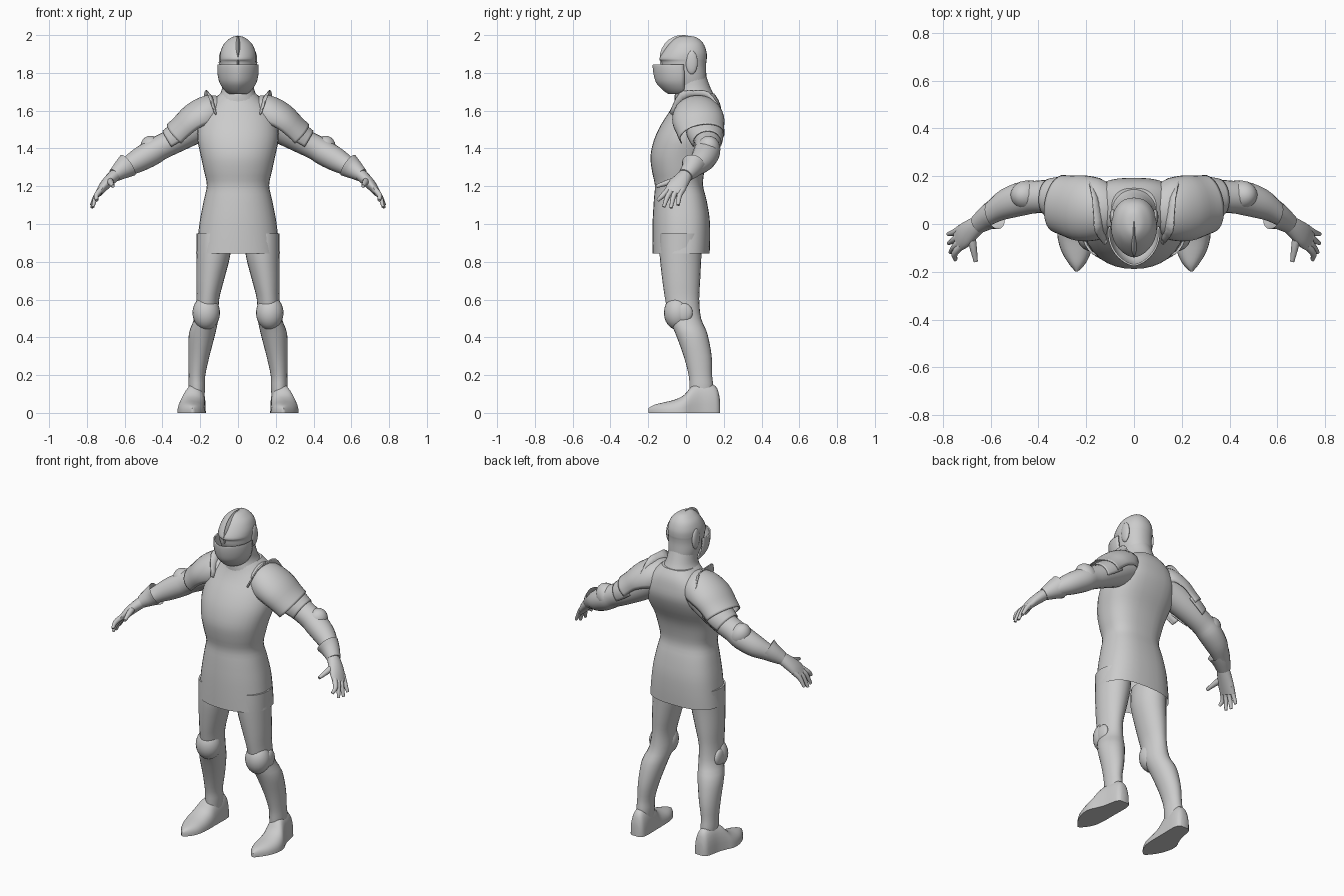
import bpy, bmesh, math
from mathutils import Vector

cube = bpy.data.objects.get("Cube")
if cube:
    bpy.data.objects.remove(cube, do_unlink=True)

steel = bpy.data.materials.new("plain_grey")
steel.use_nodes = True
GREY = (0.6, 0.6, 0.6, 1)
steel.diffuse_color = GREY
steel.node_tree.nodes["Principled BSDF"].inputs["Base Color"].default_value = GREY


def smooth_stations(rows, steps=3):
    """Catmull-Rom interpolation of the station values."""
    out = []
    for i in range(len(rows) - 1):
        quad = (rows[max(i - 1, 0)], rows[i], rows[i + 1], rows[min(i + 2, len(rows) - 1)])
        for k in range(steps):
            t = k / steps
            out.append([0.5 * (2 * b + (c - a) * t + (2 * a - 5 * b + 4 * c - d) * t * t
                               + (3 * b - a - 3 * c + d) * t ** 3) for a, b, c, d in zip(*quad)])
    return out + [list(rows[-1])]


def finish(name, bm, mirror, thick, sharp):
    bmesh.ops.recalc_face_normals(bm, faces=bm.faces)
    mesh = bpy.data.meshes.new(name)
    bm.to_mesh(mesh)
    bm.free()
    mesh.materials.append(steel)
    for p in mesh.polygons:
        p.use_smooth = True
    mesh.set_sharp_from_angle(angle=math.radians(sharp))
    obj = bpy.data.objects.new(name, mesh)
    bpy.context.collection.objects.link(obj)
    if thick:
        obj.modifiers.new("thickness", 'SOLIDIFY').thickness = thick
    if mirror:
        obj.modifiers.new("mirror", 'MIRROR')
    return obj


def loft(name, rings, closed=True, caps=(True, True), mirror=False, thick=0, sharp=40):
    bm = bmesh.new()
    loops = [[bm.verts.new(p) for p in ring] for ring in rings]
    n = len(loops[0])
    for a, b in zip(loops, loops[1:]):
        for i in range(n if closed else n - 1):
            j = (i + 1) % n
            bm.faces.new((a[i], a[j], b[j], b[i]))
    if closed:
        for wanted, loop in zip(caps, (loops[0], loops[-1])):
            if wanted:
                bm.faces.new(loop)
    return finish(name, bm, mirror, thick, sharp)


def power(v, p):
    return math.copysign(abs(v) ** p, v)


def level_ring(cx, z, rx, y0, y1, front=1.0, back=1.0, n=32, start=0, sweep=2 * math.pi, closed=True):
    """Horizontal section; front/back exponents make it pointed or boxy."""
    cy, ry = (y0 + y1) / 2, (y1 - y0) / 2
    ring = []
    for i in range(n):
        t = start + sweep * i / (n if closed else n - 1)
        p = front if math.sin(t) < 0 else back
        q = min(p, 1)
        ring.append(Vector((cx + rx * power(math.cos(t), p), cy + ry * power(math.sin(t), q), z)))
    return ring


def tube(name, rows, n=20, start=0, sweep=2 * math.pi, closed=True, steps=3, **kw):
    """Rows are x, y, z, radius across y, radius across the other way."""
    rows = smooth_stations(rows, steps)
    pts = [Vector(r[:3]) for r in rows]
    rings = []
    for i, r in enumerate(rows):
        tan = (pts[min(i + 1, len(pts) - 1)] - pts[max(i - 1, 0)]).normalized()
        side = tan.cross(Vector((0, 1, 0))).normalized()
        wide = side.cross(tan)
        ts = [start + sweep * k / (n if closed else n - 1) for k in range(n)]
        rings.append([pts[i] + wide * r[3] * math.cos(t) + side * r[4] * math.sin(t) for t in ts])
    return loft(name, rings, closed=closed, **kw)


def ellipsoid(name, centre, size, tilt=0):
    bm = bmesh.new()
    bmesh.ops.create_uvsphere(bm, u_segments=20, v_segments=12, radius=1)
    bmesh.ops.scale(bm, vec=size, verts=bm.verts)
    c, s = math.cos(tilt), math.sin(tilt)
    for v in bm.verts:
        x, z = v.co.x, v.co.z
        v.co = Vector((x * c + z * s, v.co.y, z * c - x * s)) + Vector(centre)
    return finish(name, bm, True, 0, 60)


# Tunic: hem, waist, chest and shoulders (z, half width, front y, back y)
body = [(0.845, .222, -.178, .125), (0.93, .213, -.178, .128), (1.03, .2, -.176, .125),
        (1.13, .18, -.17, .108), (1.205, .165, -.165, .09), (1.28, .18, -.18, .098),
        (1.36, .197, -.188, .12), (1.45, .215, -.168, .165), (1.53, .21, -.13, .192),
        (1.6, .185, -.085, .188), (1.65, .14, -.06, .175), (1.69, .095, -.05, .15)]
loft("tunic", [level_ring(0, z, w, a, b, 0.95, 0.75) for z, w, a, b in smooth_stations(body)],
     caps=(False, True))

# Mail collar around the neck
neck = [(1.64, .135, -.06, .168), (1.68, .1, -.06, .15), (1.72, .084, -.055, .13), (1.78, .08, -.06, .108)]
loft("neck_collar", [level_ring(0, *r) for r in smooth_stations(neck)])

# Helmet skull with a pointed front
skull = [(1.71, .07, -.06, .11), (1.78, .088, -.1, .108), (1.83, .092, -.125, .106),
         (1.86, .094, -.13, .108), (1.875, .096, -.14, .11), (1.91, .093, -.122, .109),
         (1.95, .077, -.093, .095), (1.975, .053, -.068, .074), (1.99, .03, -.043, .05), (1.995, .006, -.015, .02)]
loft("helmet_skull", [level_ring(0, z, w, a, b, 1.2, 0.9) for z, w, a, b in smooth_stations(skull)])

# Visor wrapped over the lower face, leaving a sight slit above it
visor = [(1.695, .045, -.09, .04), (1.715, .068, -.118, .06), (1.75, .09, -.15, .08), (1.79, .1, -.163, .09),
         (1.825, .102, -.168, .09), (1.843, .101, -.168, .09)]
loft("visor", [level_ring(0, z, w, a, b, 1.25, 1, 25, math.pi * .93, math.pi * 1.14, False)
               for z, w, a, b in smooth_stations(visor)], closed=False, thick=-.008)
loft("chin_plate", [level_ring(0, 1.695, .045, -.09, .04, 1.25), level_ring(0, 1.71, .06, -.1, .05, 1.25)])

# Crest along the middle of the helmet
crest = []
for i in range(13):
    t = math.radians(-15 + 165 * i / 12)
    inner, outer = (Vector((0, -.018 - r * math.cos(t), 1.875 + h * math.sin(t)))
                    for r, h in ((.1, .105), (.122, .126)))
    crest.append([inner + Vector((.012, 0, 0)), outer, inner - Vector((.012, 0, 0))])
loft("helmet_crest", crest)

# Visor pivots
ellipsoid("visor_pivot", (.088, .03, 1.855), (.014, .032, .062))

# Legs (x, z, half width, front y, back y)
leg = [(.13, .95, .09, -.14, .09), (.13, .84, .09, -.14, .082), (.148, .7, .073, -.125, .075),
       (.16, .6, .06, -.11, .07), (.168, .5, .064, -.09, .08), (.19, .42, .07, -.056, .113),
       (.207, .3, .056, -.012, .136), (.217, .2, .044, .014, .138), (.218, .14, .044, .018, .145), (.218, .08, .04, .02, .14)]
loft("leg", [level_ring(*r, n=24) for r in smooth_stations(leg)], mirror=True)

# Knee cops with a side wing
ellipsoid("knee_cop", (.168, -.045, .53), (.073, .072, .09))
ellipsoid("knee_wing", (.222, -.01, .53), (.018, .045, .05))

# Pointed boots with flat soles (y, x, half width, height)
boot = [(-.198, .24, .006, .025), (-.17, .238, .032, .042), (-.12, .241, .06, .055), (-.06, .246, .073, .07),
        (-.01, .245, .073, .095), (.03, .236, .064, .14), (.08, .226, .055, .158), (.13, .221, .05, .155),
        (.165, .219, .042, .13), (.18, .219, .026, .07)]
shoe_rings = []
for y, x, w, h in smooth_stations(boot):
    arch = [Vector((x + w * power(math.cos(t), .85), y, h * math.sin(t) ** .8 if t else 0))
            for t in [math.pi * k / 14 for k in range(14)]] + [Vector((x - w, y, 0))]
    shoe_rings.append(arch)
loft("boot", shoe_rings, mirror=True, sharp=50)

# Arms from shoulder to wrist
tube("arm", [(.15, .09, 1.56, .09, .09), (.25, .105, 1.495, .082, .08), (.34, .115, 1.44, .072, .068),
             (.41, .113, 1.405, .068, .066), (.46, .108, 1.375, .071, .068), (.53, .085, 1.335, .064, .062),
             (.59, .05, 1.3, .047, .048), (.65, .005, 1.26, .034, .034)], mirror=True)
ellipsoid("elbow_cop", (.45, .12, 1.395), (.062, .062, .076), .6)

# Flared gauntlet cuffs
tube("gauntlet_cuff", [(.582, .04, 1.312, .064, .066), (.61, .028, 1.292, .053, .055),
                       (.655, -.002, 1.258, .04, .036)], caps=(False, True), mirror=True)

# Hands: palm, four fingers and a thumb
tube("palm", [(.64, .005, 1.268, .034, .032), (.675, -.02, 1.237, .044, .031), (.71, -.048, 1.2, .052, .026),
              (.738, -.068, 1.162, .05, .017)], mirror=True)
tips = ((.747, -.15, 1.125), (.768, -.118, 1.09), (.775, -.08, 1.085), (.777, -.042, 1.1))
for label, tip, y in zip(("index", "middle", "ring", "little"), tips, (-.107, -.082, -.056, -.03)):
    tube(label + "_finger", [(.722, y + .015, 1.185, .015, .016), (.75, y * .65 + tip[1] * .35, 1.152, .014, .014),
                             (*tip, .009, .008)], n=10, mirror=True)
tube("thumb", [(.685, -.02, 1.235, .018, .02), (.675, -.085, 1.222, .017, .017), (.662, -.157, 1.2, .009, .009)],
     n=10, mirror=True)

# Shoulder guards: main shell and a lower overlapping plate
tube("shoulder_guard", [(.105, .06, 1.57, .105, .1), (.15, .062, 1.575, .13, .108), (.22, .066, 1.545, .138, .1),
                        (.275, .076, 1.5, .128, .09), (.312, .085, 1.465, .122, .09)],
     n=21, start=-.25, sweep=math.pi + .65, closed=False, mirror=True, thick=.006)
tube("upper_arm_plate", [(.27, .1, 1.49, .1, .08), (.32, .108, 1.455, .09, .08), (.36, .112, 1.43, .078, .075)],
     n=21, start=-.3, sweep=math.pi + .6, closed=False, mirror=True, thick=.006)

# Raised neck flange on each shoulder guard
base = ((.105, -.06, 1.57), (.115, 0, 1.64), (.125, .06, 1.66), (.145, .12, 1.65), (.165, .165, 1.59))
rim = ((.12, -.088, 1.59), (.158, -.035, 1.695), (.165, .04, 1.708), (.172, .12, 1.7), (.185, .18, 1.62))
loft("neck_flange", list(zip(smooth_stations(base), smooth_stations(rim))), closed=False, mirror=True, thick=.007)
